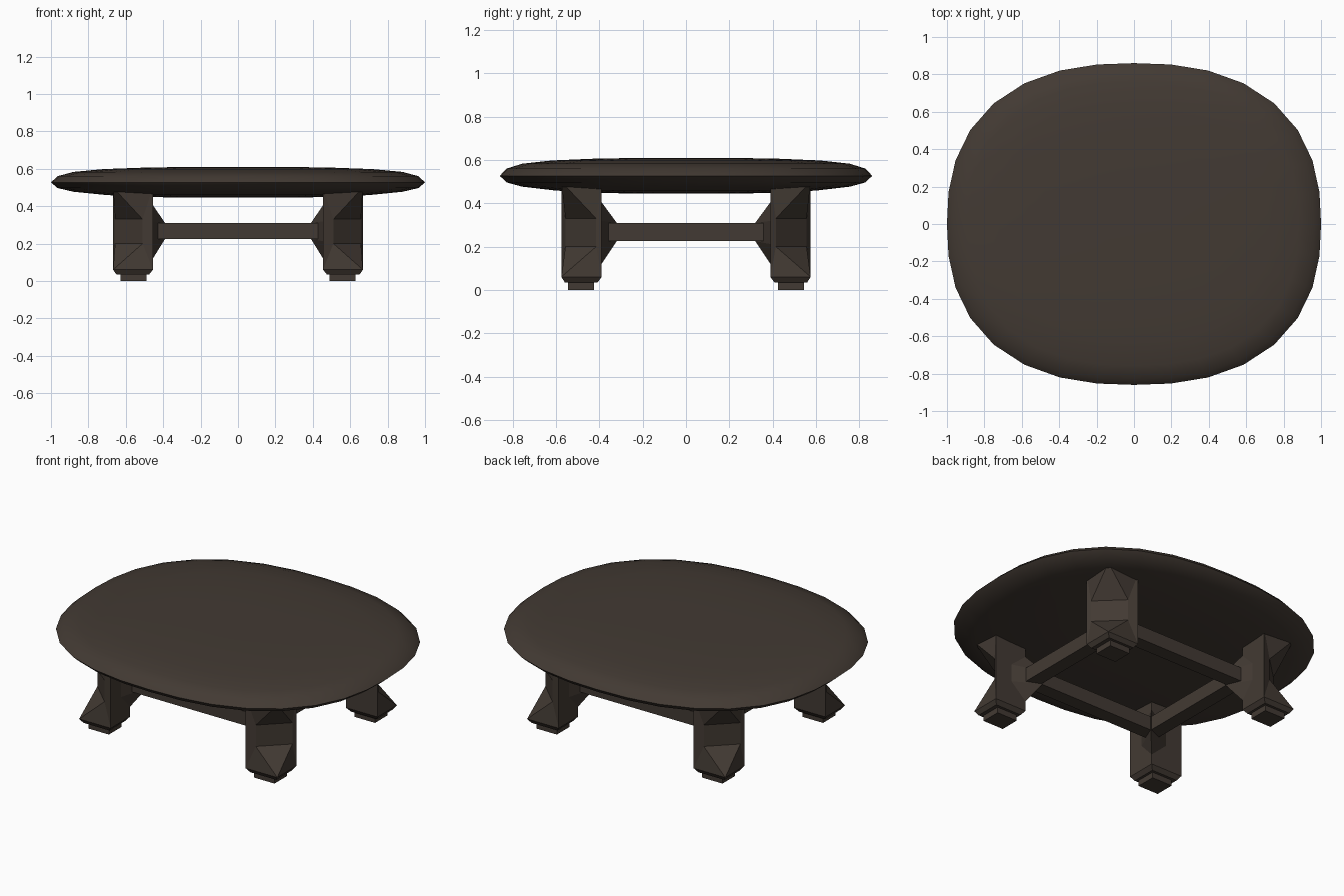
import bpy, bmesh, math

if "Cube" in bpy.data.objects:
    bpy.data.objects.remove(bpy.data.objects["Cube"])

wood = bpy.data.materials.new("dark_wood")
wood.diffuse_color = (0.055, 0.042, 0.033, 1)
wood.use_nodes = True
wood.node_tree.nodes["Principled BSDF"].inputs["Base Color"].default_value = wood.diffuse_color


def make(name, verts, faces=None, mirror=None):
    """Mesh from faces, or the convex hull of the points when none are given."""
    bm = bmesh.new()
    vs = [bm.verts.new(v) for v in verts]
    if faces is None:
        bmesh.ops.convex_hull(bm, input=vs)
    else:
        for f in faces:
            bm.faces.new([vs[i] for i in f])
    bmesh.ops.recalc_face_normals(bm, faces=bm.faces[:])
    me = bpy.data.meshes.new(name)
    bm.to_mesh(me)
    bm.free()
    ob = bpy.data.objects.new(name, me)
    bpy.context.collection.objects.link(ob)
    me.materials.append(wood)
    if mirror:
        m = ob.modifiers.new("mirror", 'MIRROR')
        m.use_axis = mirror
        m.use_mirror_merge = False
    return ob


def rect(x0, x1, y0, y1, z):
    return [(x1, y1, z), (x1, y0, z), (x0, y0, z), (x0, y1, z)]


# Rounded pebble-shaped top: superellipse rings from bottom to top
N = 32
profile = [(0.3, .445), (0.5, .45), (0.7, .459), (0.88, .477), (0.965, .497), (1, .527),
           (0.965, .56), (0.88, .583), (0.72, .598), (0.5, .606), (0.25, .61)]


def spow(v):
    # radius keeping the angle even around the outline
    c, s = math.cos(v), math.sin(v)
    r = (abs(c) ** 2.41 + abs(s) ** 2.41) ** (-1 / 2.41)
    return c * r, s * r * 0.86


outline = [spow(2 * math.pi * i / N) for i in range(N)]
verts = [(x * s, y * s, z) for s, z in profile for x, y in outline]
faces = [(k * N + i, k * N + (i + 1) % N, (k + 1) * N + (i + 1) % N, (k + 1) * N + i)
         for k in range(len(profile) - 1) for i in range(N)]
faces += [range(N), range((len(profile) - 1) * N, len(profile) * N)]
top = make("table_top", verts, faces)
bpy.context.view_layer.objects.active = top
top.select_set(True)
bpy.ops.object.shade_smooth_by_angle(angle=math.radians(40))
top.select_set(False)

# Four legs: square blocks with a waist cut into the outer corner
X0, X1, Y0, Y1 = .455, .668, .39, .576
A, B = (.657, .415), (.51, .557)
verts = rect(.475, .65, .408, .56, .035) + rect(X0, X1, Y0, Y1, .06) + rect(X0, X1, Y0, Y1, .5)
verts += [(*A, .2), (*B, .2), (*A, .33), (*B, .33)]          # 12..15
faces = [(0, 1, 2, 3), (8, 9, 10, 11)]
faces += [(i, (i + 1) % 4, 4 + (i + 1) % 4, 4 + i) for i in range(4)]
faces += [(5, 6, 10, 9), (6, 7, 11, 10)]                      # inner sides
faces += [(5, 4, 12), (5, 12, 14, 9), (9, 14, 8)]             # outer x side
faces += [(7, 4, 13), (7, 13, 15, 11), (11, 15, 8)]           # outer y side
faces += [(4, 12, 13), (12, 13, 15, 14), (8, 14, 15)]         # waist
make("leg", verts, faces, (True, True, False))

# Small square feet
make("foot", rect(.49, .627, .424, .544, 0) + rect(.49, .627, .424, .544, .04),
     mirror=(True, True, False))

# Faceted brackets where the rails meet the inner leg corners
make("bracket", [(.39, .32, .225), (.39, .32, .31), (X0, Y0, .12), (X0, Y0, .405),
                 (X0 + .01, .50, .21), (X0 + .01, .50, .32),
                 (.58, Y0 + .01, .21), (.58, Y0 + .01, .32),
                 (.5, .43, .12), (.5, .43, .405)], mirror=(True, True, False))

# Stretcher rails forming a rectangular frame
make("long_rail", rect(-.47, .47, .325, .41, .225) + rect(-.47, .47, .325, .41, .31),
     mirror=(False, True, False))
make("short_rail", rect(.395, .48, -.4, .4, .225) + rect(.395, .48, -.4, .4, .31),
     mirror=(True, False, False))
